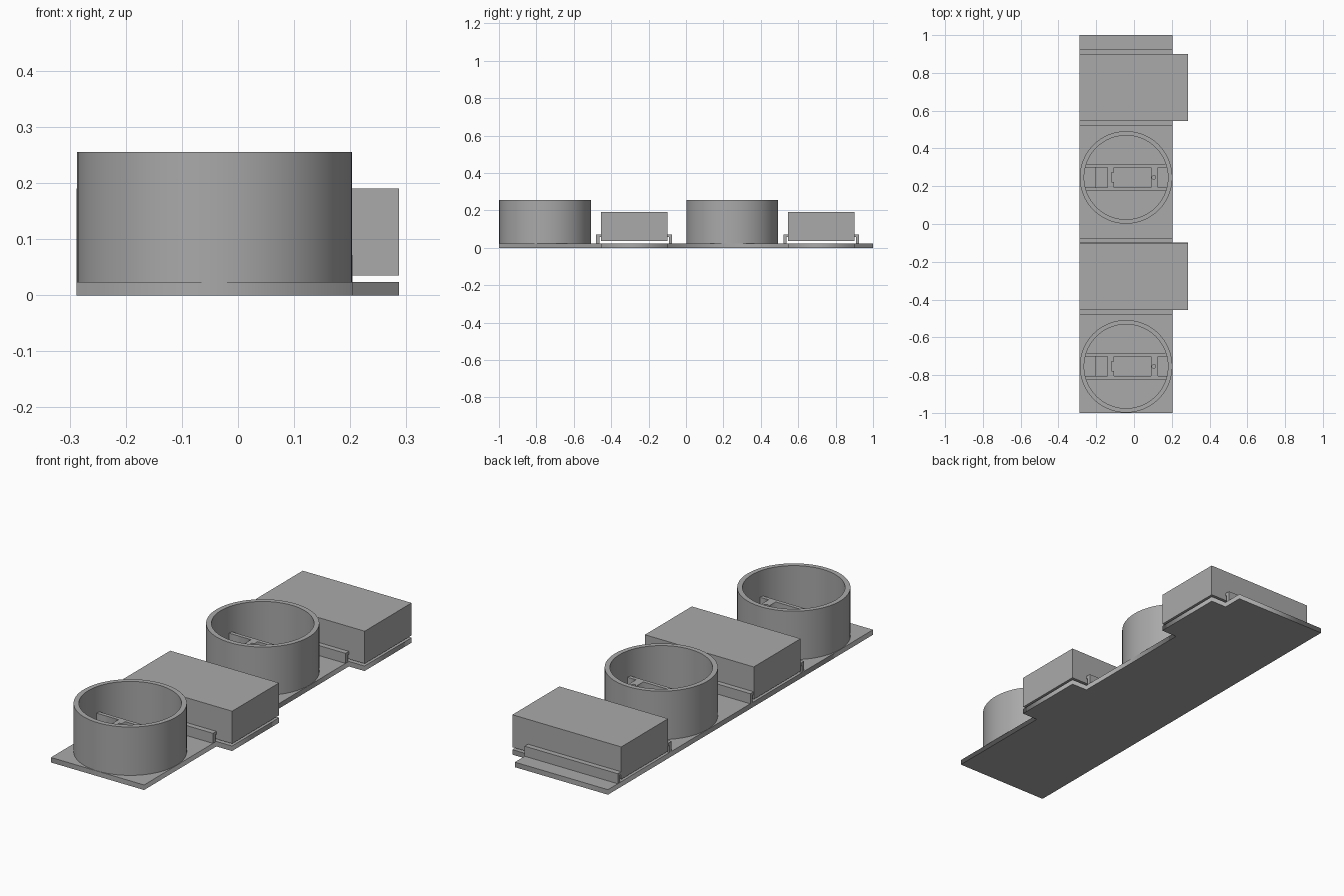
import bpy, math

if "Cube" in bpy.data.objects:
    bpy.data.objects.remove(bpy.data.objects["Cube"])

grey = bpy.data.materials.new("plain grey")
grey.diffuse_color = (0.4, 0.4, 0.4, 1)
grey.use_nodes = True
grey.node_tree.nodes["Principled BSDF"].inputs["Base Color"].default_value = grey.diffuse_color


def mesh_object(name, verts, faces):
    me = bpy.data.meshes.new(name)
    me.from_pydata(verts, [], faces)
    me.materials.append(grey)
    ob = bpy.data.objects.new(name, me)
    bpy.context.collection.objects.link(ob)
    return ob


def prism_x(name, profile, x0, x1):
    """Extrude a (y, z) outline along x."""
    n = len(profile)
    if sum(a[0] * b[1] - b[0] * a[1] for a, b in zip(profile, profile[1:] + profile[:1])) < 0:
        profile = profile[::-1]
    verts = [(x, y, z) for x in (x0, x1) for y, z in profile]
    faces = [list(range(n))[::-1], list(range(n, 2 * n))]
    faces += [(i, (i + 1) % n, n + (i + 1) % n, n + i) for i in range(n)]
    return mesh_object(name, verts, faces)


def box(name, x0, x1, y0, y1, z0, z1):
    return prism_x(name, [(y0, z0), (y1, z0), (y1, z1), (y0, z1)], x0, x1)


def extrude_outlines(name, outlines, z0, z1):
    """Extrude a filled outline with holes upward."""
    cu = bpy.data.curves.new(name, 'CURVE')
    cu.dimensions = '2D'
    cu.fill_mode = 'BOTH'
    cu.extrude = (z1 - z0) / 2
    for pts in outlines:
        sp = cu.splines.new('POLY')
        sp.points.add(len(pts) - 1)
        for p, (x, y) in zip(sp.points, pts):
            p.co = (x, y, 0, 1)
        sp.use_cyclic_u = True
    ob = bpy.data.objects.new(name, cu)
    bpy.context.collection.objects.link(ob)
    ob.location.z = (z0 + z1) / 2
    cu.materials.append(grey)
    bpy.ops.object.select_all(action='DESELECT')
    ob.select_set(True)
    bpy.context.view_layer.objects.active = ob
    bpy.ops.object.convert(target='MESH')
    return bpy.context.object


def circle(cx, cy, r, n):
    return [(cx + r * math.cos(2 * math.pi * i / n), cy + r * math.sin(2 * math.pi * i / n))
            for i in range(n)]


def rect(x0, x1, y0, y1):
    return [(x0, y0), (x1, y0), (x1, y1), (x0, y1)]


LEFT, RIGHT, TAB, TOP = -0.288, 0.204, 0.287, 0.024
CX, OUTER, INNER = -0.042, 0.245, 0.222

# Base plate with two side tabs, as one outline
outline = [(LEFT, -1), (RIGHT, -1)]
for c in (-0.277, 0.723):
    outline += [(RIGHT, c - 0.178), (TAB, c - 0.178), (TAB, c + 0.178), (RIGHT, c + 0.178)]
outline += [(RIGHT, 1), (LEFT, 1)]
extrude_outlines("base_plate", [outline], 0, TOP)

for tag, cy in (("front", -0.7535), ("back", 0.2465)):
    # Open round cup, lathed from a rectangular section
    n = 96
    section = [(INNER, TOP), (OUTER, TOP), (OUTER, 0.255), (INNER, 0.255)]
    verts = [(CX + r * math.cos(2 * math.pi * i / n), cy + r * math.sin(2 * math.pi * i / n), z)
             for i in range(n) for r, z in section]
    faces = [(4 * i + k, 4 * ((i + 1) % n) + k, 4 * ((i + 1) % n) + (k + 1) % 4, 4 * i + (k + 1) % 4)
             for i in range(n) for k in range(4)]
    cup = mesh_object(tag + "_cup", verts, faces)
    bpy.ops.object.select_all(action='DESELECT')
    cup.select_set(True)
    bpy.context.view_layer.objects.active = cup
    bpy.ops.object.shade_smooth_by_angle(angle=math.radians(30))

    # Holder across the cup with pockets, one stepped at its left end
    a, b = cy - 0.052, cy + 0.052
    pocket = [(-0.105, a), (0.09, a), (0.09, b), (-0.105, b),
              (-0.105, cy + 0.025), (-0.118, cy + 0.025), (-0.118, cy - 0.025), (-0.105, cy - 0.025)]
    extrude_outlines(tag + "_holder", [
        rect(-0.267, 0.183, cy - 0.07, cy + 0.07), rect(-0.2645, -0.14, a, b), pocket,
        circle(0.105, cy, 0.01, 16), rect(0.128, 0.1805, a, b)], TOP, 0.13)
    box(tag + "_holder_step", -0.2645, -0.205, a, b, TOP, 0.08)

for tag, cy in (("front", -0.277), ("back", 0.723)):
    # Block floating just above the plate, held by two hooked rails
    box(tag + "_block", LEFT, TAB, cy - 0.177, cy + 0.177, 0.035, 0.19)
    for side, s in (("near", -1), ("far", 1)):
        hook = [(0.186, TOP), (0.203, TOP), (0.203, 0.072), (0.178, 0.072), (0.178, 0.058), (0.186, 0.058)]
        prism_x(f"{tag}_{side}_rail", [(cy + s * y, z) for y, z in hook], LEFT, RIGHT)
